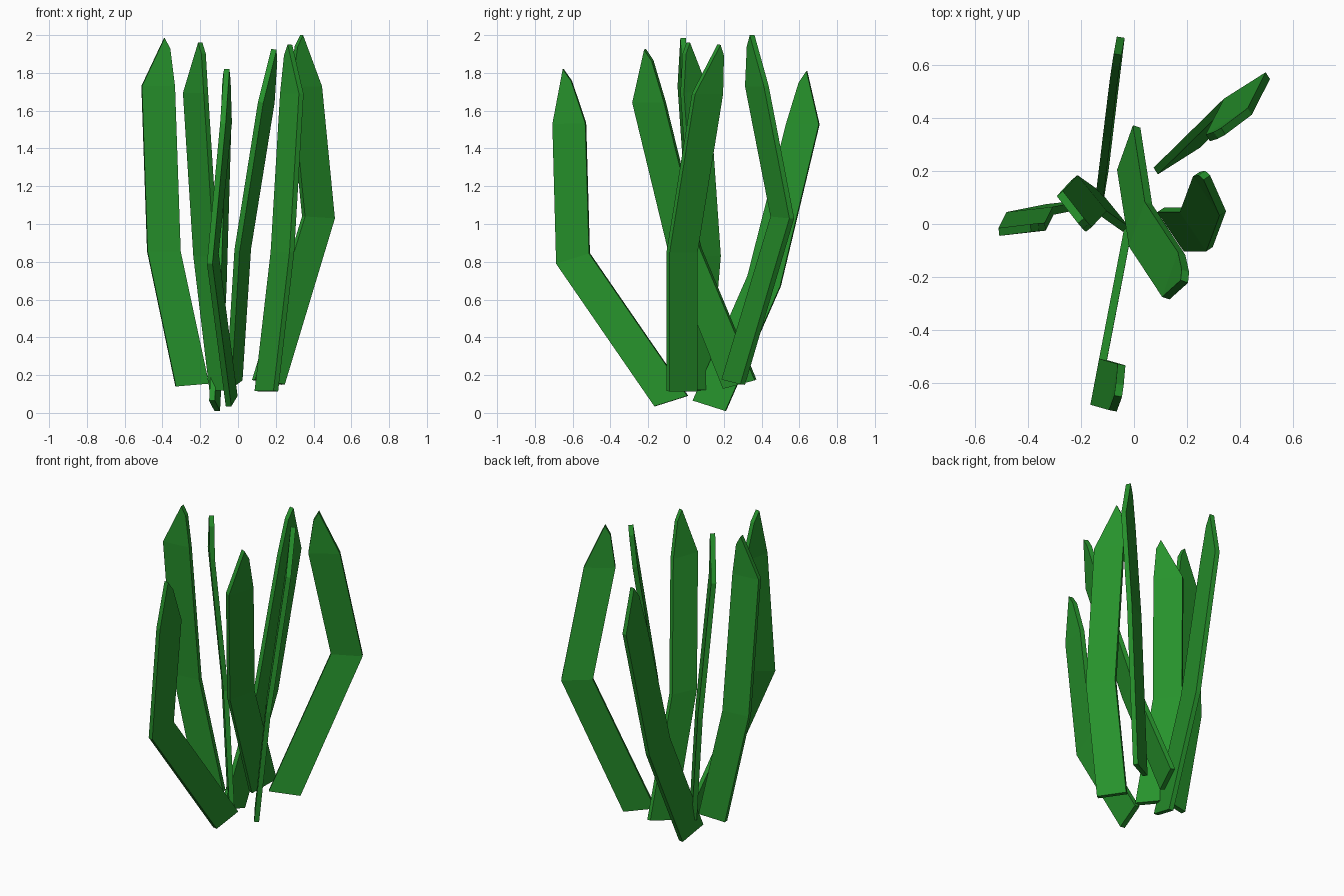
import bpy
from mathutils import Vector as V

green = bpy.data.materials.new("grass_green")
green.diffuse_color = (0.02, 0.29, 0.025, 1)

THICK = 0.03

# Each blade: one long edge (base, bend, shoulder), the tip, the vector across
# the blade, and how much the far edge rises at the base and at the bend
blades = [
    ((-.33, .06, .14), (-.48, .03, .855), (-.51, -.03, 1.73), (-.39, -.015, 1.985), (.175, .02, 0), .015, 0),
    ((-.14, .115, .12), (-.225, .175, .83), (-.28, .115, 1.695), (-.2, .012, 1.96), (.11, -.135, 0), 0, 0),
    ((-.05, -.165, .035), (-.15, -.685, .79), (-.08, -.705, 1.53), (-.06, -.65, 1.82), (.033, .174, .005), .05, .05),
    ((-.05, .2, .13), (-.005, -.09, .86), (.12, -.28, 1.645), (.19, -.217, 1.925), (.06, .168, 0), .045, .01),
    ((.2, -.095, .115), (.285, -.095, .85), (.335, .04, 1.69), (.275, .175, 1.95), (-.1, .148, 0), 0, 0),
    ((.24, .3, .15), (.505, .56, 1.03), (.437, .425, 1.73), (.337, .35, 2.0), (-.158, -.1, 0), .025, .01),
    ((-.11, .21, .01), (-.075, .5, .67), (-.05, .705, 1.527), (-.062, .64, 1.81), (-.028, -.173, .005), .05, .05),
]


def make_blade(number, base, bend, shoulder, tip, across, base_rise, bend_rise):
    a, b, c, t, w = (V(p) for p in (base, bend, shoulder, tip, across))
    up = t - c - 0.69 * w
    small_corner = c + 0.86 * w + 0.78 * up
    verts = [a, a + w + V((0, 0, base_rise)),
             b, b + w + V((0, 0, bend_rise)),
             c, c + w, t, small_corner]
    mesh = bpy.data.meshes.new(f"grass_blade_{number}")
    mesh.from_pydata(verts, [], [(0, 1, 3, 2), (2, 3, 5, 4), (4, 5, 7, 6)])
    mesh.materials.append(green)
    obj = bpy.data.objects.new(f"grass_blade_{number}", mesh)
    bpy.context.collection.objects.link(obj)
    # Give the strip its thickness
    mod = obj.modifiers.new("thickness", 'SOLIDIFY')
    mod.thickness = THICK
    mod.offset = 0
    mod.use_even_offset = True


for i, data in enumerate(blades, 1):
    make_blade(i, *data)
